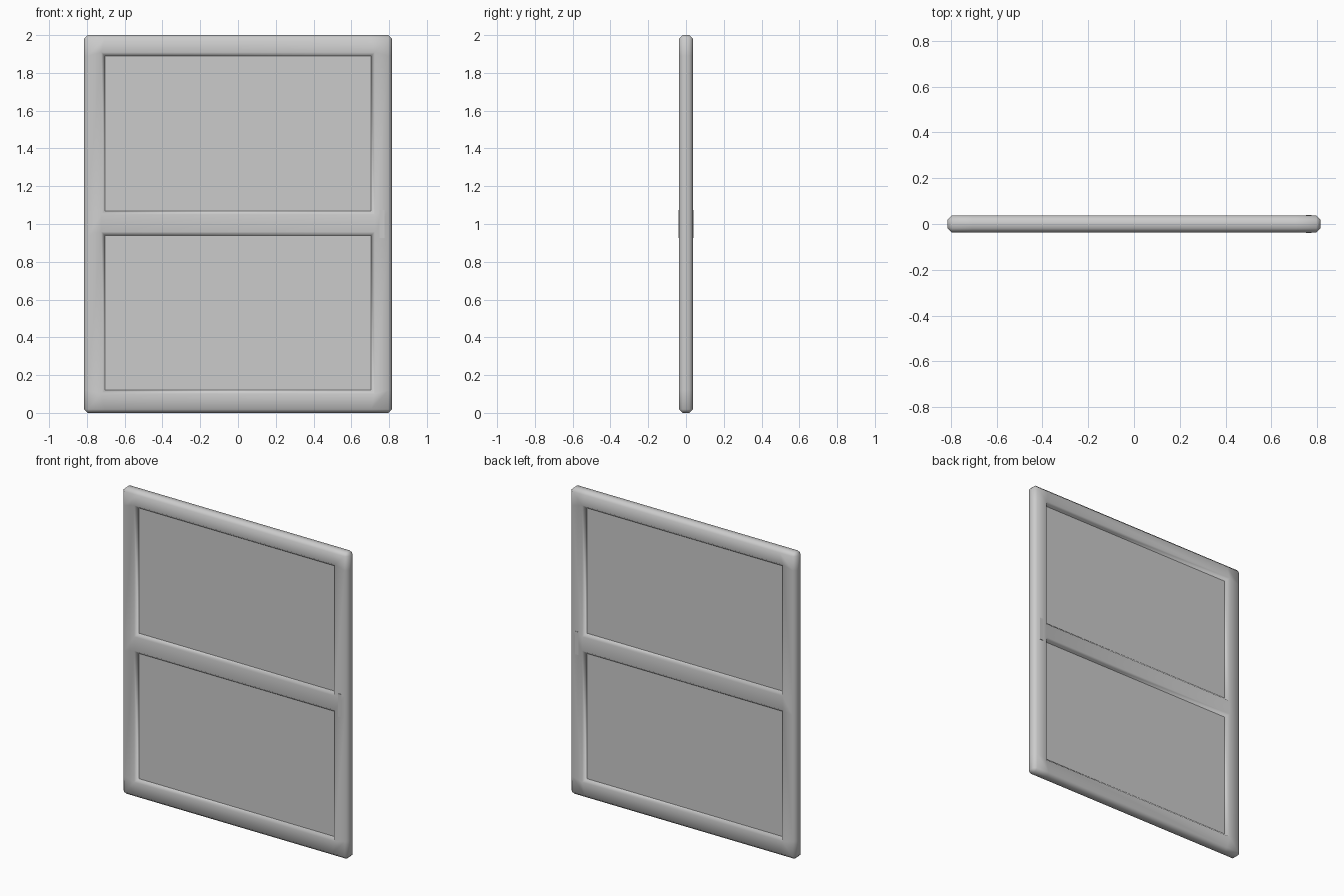
import bpy, bmesh

if "Cube" in bpy.data.objects:
    bpy.data.objects.remove(bpy.data.objects["Cube"], do_unlink=True)

HALF_W, HALF_D = 0.815, 0.037
OPEN_X = 0.705
BEVEL = 0.019
XS = [-HALF_W, -OPEN_X, OPEN_X, HALF_W]
ZS = [0, 0.12, 0.94, 1.07, 1.89, 2]

grey = bpy.data.materials.new("plain grey")
grey.use_nodes = True
grey.diffuse_color = (0.6, 0.6, 0.6, 1)
grey.node_tree.nodes["Principled BSDF"].inputs["Base Color"].default_value = (0.6, 0.6, 0.6, 1)


def make_object(name, bm, smooth=False):
    mesh = bpy.data.meshes.new(name)
    bmesh.ops.recalc_face_normals(bm, faces=bm.faces)
    for f in bm.faces:
        f.smooth = smooth
    bm.to_mesh(mesh)
    bm.free()
    mesh.materials.append(grey)
    obj = bpy.data.objects.new(name, mesh)
    bpy.context.collection.objects.link(obj)
    return obj


def box(name, x, y, z):
    """Box from (low, high) ranges on each axis."""
    bm = bmesh.new()
    bmesh.ops.create_cube(bm, size=1)
    for v in bm.verts:
        for i, (low, high) in enumerate((x, y, z)):
            v.co[i] = low if v.co[i] < 0 else high
    return make_object(name, bm)


# Frame: a sheet of cells with two openings, pushed through to its thickness
bm = bmesh.new()
grid = [[bm.verts.new((x, -HALF_D, z)) for x in XS] for z in ZS]
for r in range(len(ZS) - 1):
    for c in range(len(XS) - 1):
        if c == 1 and r in (1, 3):
            continue
        bm.faces.new((grid[r][c], grid[r][c + 1], grid[r + 1][c + 1], grid[r + 1][c]))
front = bm.faces[:]
back = bmesh.ops.extrude_face_region(bm, geom=front, use_keep_orig=True)["geom"]
for v in back:
    if isinstance(v, bmesh.types.BMVert):
        v.co.y = HALF_D
bmesh.ops.recalc_face_normals(bm, faces=bm.faces)

# Bevel every rim, and the four outer corners
rims = []
for e in bm.edges:
    a, b = e.verts
    across = abs(a.co.y - b.co.y) > HALF_D
    outer_corner = abs(a.co.x) > 0.8 and a.co.z in (ZS[0], ZS[-1])
    sharp = len(e.link_faces) == 2 and e.calc_face_angle() > 1
    if sharp and (not across or outer_corner):
        rims.append(e)
bmesh.ops.bevel(bm, geom=rims, offset=BEVEL, segments=1, profile=0.5, affect='EDGES')
make_object("frame", bm, smooth=True)

# Two thin recessed panels
for name, low, high in (("lower_panel", ZS[1], ZS[2]), ("upper_panel", ZS[3], ZS[4])):
    box(name, (-OPEN_X - 0.01, OPEN_X + 0.01), (-0.014, 0.014), (low - 0.01, high + 0.01))

# Slim pull plates on both faces
for name, side in (("front_pull", -1), ("back_pull", 1)):
    y = sorted((side * (HALF_D - 0.01), side * (HALF_D + 0.003)))
    box(name, (0.75, 0.775), y, (0.925, 1.075))
